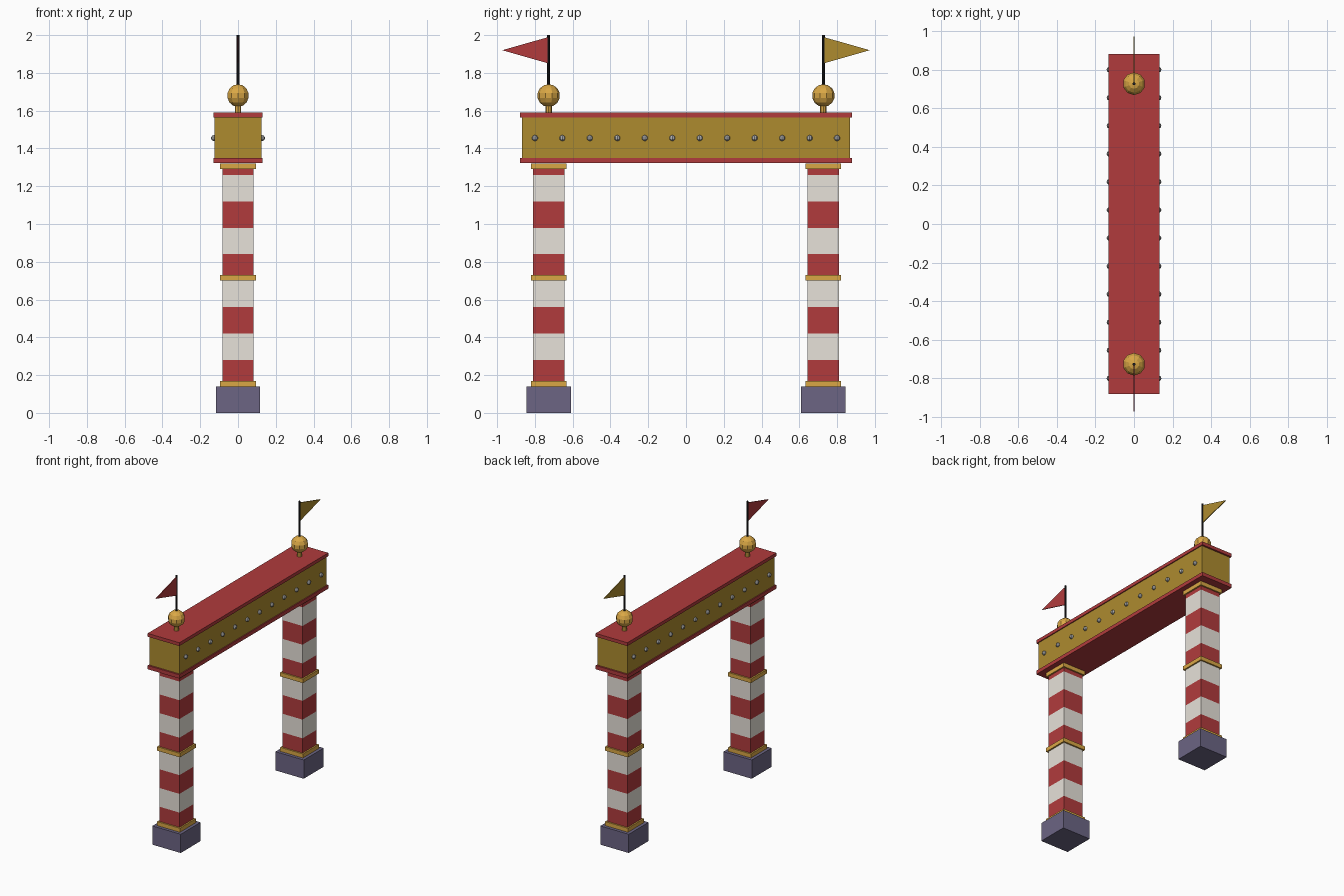
import bpy, bmesh, math
from mathutils import Matrix

if "Cube" in bpy.data.objects:
    bpy.data.objects.remove(bpy.data.objects["Cube"])


def mat(name, r, g, b):
    m = bpy.data.materials.new(name)
    m.diffuse_color = (r, g, b, 1)
    m.use_nodes = True
    m.node_tree.nodes["Principled BSDF"].inputs["Base Color"].default_value = m.diffuse_color
    return m


RED = mat("red", 0.44, 0.044, 0.046)
WHITE = mat("off white", 0.84, 0.80, 0.73)
OCHRE = mat("ochre", 0.42, 0.26, 0.028)
GOLD = mat("gold", 0.70, 0.39, 0.06)
STONE = mat("slate stone", 0.15, 0.13, 0.23)
STEEL = mat("steel", 0.45, 0.45, 0.45)
BLACK = mat("black", 0.012, 0.012, 0.014)


def finish(name, bm, *mats):
    bmesh.ops.recalc_face_normals(bm, faces=bm.faces)
    me = bpy.data.meshes.new(name)
    bm.to_mesh(me)
    bm.free()
    for m in mats:
        me.materials.append(m)
    ob = bpy.data.objects.new(name, me)
    bpy.context.collection.objects.link(ob)
    return ob


def box_bm(hx, hy, z0, z1, y=0):
    bm = bmesh.new()
    bmesh.ops.create_cube(bm, size=1, matrix=Matrix.Translation((0, y, (z0 + z1) / 2))
                          @ Matrix.Diagonal((2 * hx, 2 * hy, z1 - z0, 1)))
    return bm


def box(name, m, *dims):
    return finish(name, box_bm(*dims), m)


def rod(name, m, r, z0, z1, y, n=8):
    bm = bmesh.new()
    bmesh.ops.create_cone(bm, cap_ends=True, segments=n, radius1=r, radius2=r, depth=z1 - z0,
                          matrix=Matrix.Translation((0, y, (z0 + z1) / 2)))
    return finish(name, bm, m)


for side, s, flag_mat in (("left", -1, RED), ("right", 1, OCHRE)):
    y = s * 0.727
    # stone foot
    box(side + "_foot", STONE, 0.117, 0.117, 0, 0.14, y)
    # striped column, cut every 0.14 and coloured by height
    bm = box_bm(0.083, 0.083, 0.14, 1.32, y)
    for k in range(2, 10):
        bmesh.ops.bisect_plane(bm, geom=bm.verts[:] + bm.edges[:] + bm.faces[:],
                               plane_co=(0, 0, 0.14 * k), plane_no=(0, 0, 1))
    for f in bm.faces:
        f.material_index = (int(f.calc_center_median().z / 0.14 + 1e-4) + 1) % 2
    finish(side + "_column", bm, RED, WHITE)
    # gold collars
    for part, z in (("lower", 0.14), ("middle", 0.70), ("upper", 1.29)):
        box(f"{side}_{part}_collar", GOLD, 0.094, 0.094, z, z + 0.03, y)
    # finial with pole
    rod(side + "_finial_stem", GOLD, 0.017, 1.585, 1.64, y)
    bm = bmesh.new()
    bmesh.ops.create_uvsphere(bm, u_segments=10, v_segments=7, radius=0.06,
                              matrix=Matrix.Translation((0, y, 1.68)))
    finish(side + "_finial_ball", bm, GOLD)
    rod(side + "_flag_pole", BLACK, 0.008, 1.70, 2.0, y)
    # pennant
    bm = bmesh.new()
    tri = [(y, 1.99), (y, 1.85), (s * 0.973, 1.92)]
    face = bm.faces.new([bm.verts.new((-0.003, a, b)) for a, b in tri])
    ext = bmesh.ops.extrude_face_region(bm, geom=[face])["geom"]
    bmesh.ops.translate(bm, vec=(0.006, 0, 0),
                        verts=[v for v in ext if isinstance(v, bmesh.types.BMVert)])
    finish(side + "_pennant", bm, flag_mat)

# crossbeam with red trim boards
box("beam", OCHRE, 0.124, 0.867, 1.34, 1.57)
box("beam_bottom_trim", RED, 0.131, 0.88, 1.322, 1.35)
box("beam_top_trim", RED, 0.131, 0.88, 1.565, 1.59)

# rows of rivets on both long sides
bm = bmesh.new()
for sx in (-1, 1):
    for i in range(12):
        bmesh.ops.create_uvsphere(bm, u_segments=8, v_segments=5, radius=0.016, matrix=
                                  Matrix.Translation((sx * 0.127, -0.8 + i * 1.6 / 11, 1.455)))
finish("beam_rivets", bm, STEEL)
